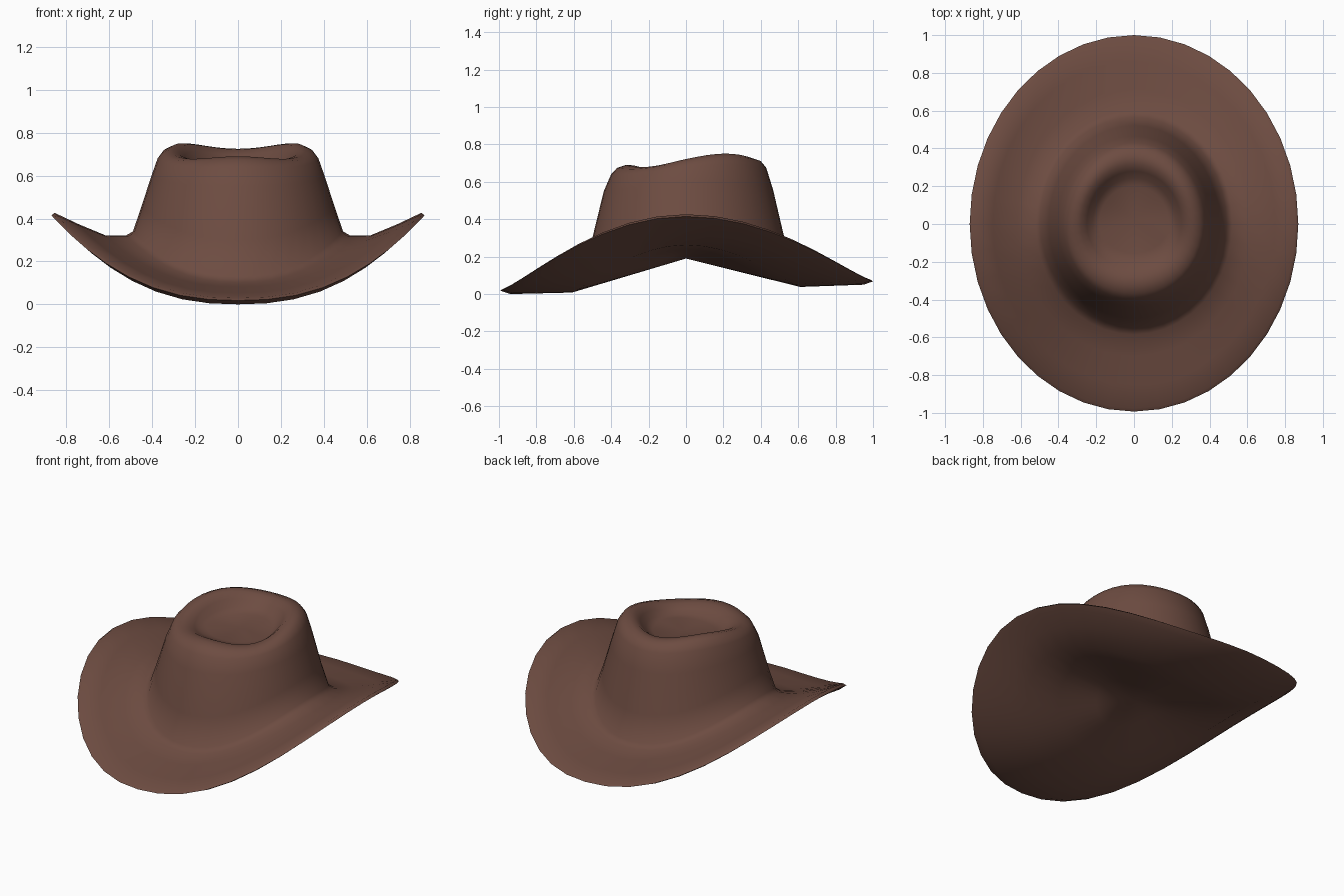
import bpy, bmesh, math

if "Cube" in bpy.data.objects:
    bpy.data.objects.remove(bpy.data.objects["Cube"])

SEG = 40

felt = bpy.data.materials.new("brown felt")
felt.diffuse_color = (0.153, 0.072, 0.053, 1)
felt.use_nodes = True
felt.node_tree.nodes["Principled BSDF"].inputs["Base Color"].default_value = felt.diffuse_color

bm = bmesh.new()
loops = []


def mix(a, b, t):
    return a + (b - a) * t


def ring(reach, heights, bump=0):
    """Oval ring; reach = side, front, back; heights blend between the same three."""
    loop = []
    for i in range(SEG):
        a = 2 * math.pi * i / SEG
        c, s = math.cos(a), math.sin(a)
        end = 2 if s > 0 else 1
        z = mix(heights[end], heights[0], abs(c) ** 2.4) + bump * 2.6 * s * c * c
        loop.append(bm.verts.new((reach[0] * c, reach[end] * s, z)))
    loops.append(loop)


def blend(a, b, t):
    return [mix(p, q, t) for p, q in zip(a, b)]


# Underside: shallow cone out to a fold, then a flatter band to the edge
FOLD, FOLD_Z = (0.62, 0.61, 0.61), (0.262, 0.008, 0.038)
EDGE, EDGE_Z = (0.84, 0.94, 0.95), (0.392, 0.0, 0.05)
for t in (0.35, 0.7, 1):
    ring([r * t for r in FOLD], blend((0.19,) * 3, FOLD_Z, t))
for t in (0.55, 1):
    ring(blend(FOLD, EDGE, t), blend(FOLD_Z, EDGE_Z, t))

# Rolled brim edge
RIM, RIM_Z = (0.87, 0.993, 1.0), (0.415, 0.018, 0.068)
ring(RIM, RIM_Z)

# Brim top, curving down from the edge and flattening toward the crown
BASE = (0.49, 0.55, 0.567)
for t in (0.96, 0.68, 0.34, 0.08):
    side = 0.322 + 0.112 * max(0, (t - 0.34) / 0.66) ** 1.1
    ring(blend(BASE, RIM, t), (side, mix(0.11, 0.026, t), mix(0.14, 0.076, t)))

# Crown: inset from the base oval, then heights at side, front, back
CROWN = [
    (0.000, 0.340, 0.130, 0.160),   # wall
    (0.038, 0.450, 0.300, 0.320),
    (0.085, 0.595, 0.550, 0.560),
    (0.115, 0.680, 0.640, 0.675),
    (0.140, 0.710, 0.675, 0.712),   # rounded top rim
    (0.175, 0.722, 0.690, 0.725),
    (0.210, 0.716, 0.688, 0.722),
    (0.240, 0.690, 0.667, 0.695),   # dent
    (0.270, 0.658, 0.645, 0.665),
    (0.305, 0.643, 0.635, 0.650),
]
for inset, *heights in CROWN:
    reach = [b - k * inset for b, k in zip(BASE, (1, 1.3, 1.2))]
    ring(reach, heights, 0.028 * max(0, 1 - ((inset - 0.185) / 0.11) ** 2))

# Skin the rings and close the underside and the dent floor
under = bm.verts.new((0, 0, 0.19))
floor = bm.verts.new((0, 0.025, 0.643))
for i in range(SEG):
    j = (i + 1) % SEG
    for lo, hi in zip(loops, loops[1:]):
        bm.faces.new((lo[i], lo[j], hi[j], hi[i]))
    bm.faces.new((under, loops[0][j], loops[0][i]))
    bm.faces.new((floor, loops[-1][i], loops[-1][j]))
bmesh.ops.recalc_face_normals(bm, faces=bm.faces)

mesh = bpy.data.meshes.new("wide_brim_hat")
bm.to_mesh(mesh)
bm.free()
mesh.materials.append(felt)
hat = bpy.data.objects.new("wide_brim_hat", mesh)
bpy.context.collection.objects.link(hat)
bpy.context.view_layer.objects.active = hat
hat.select_set(True)
bpy.ops.object.shade_smooth_by_angle(angle=math.radians(75))
